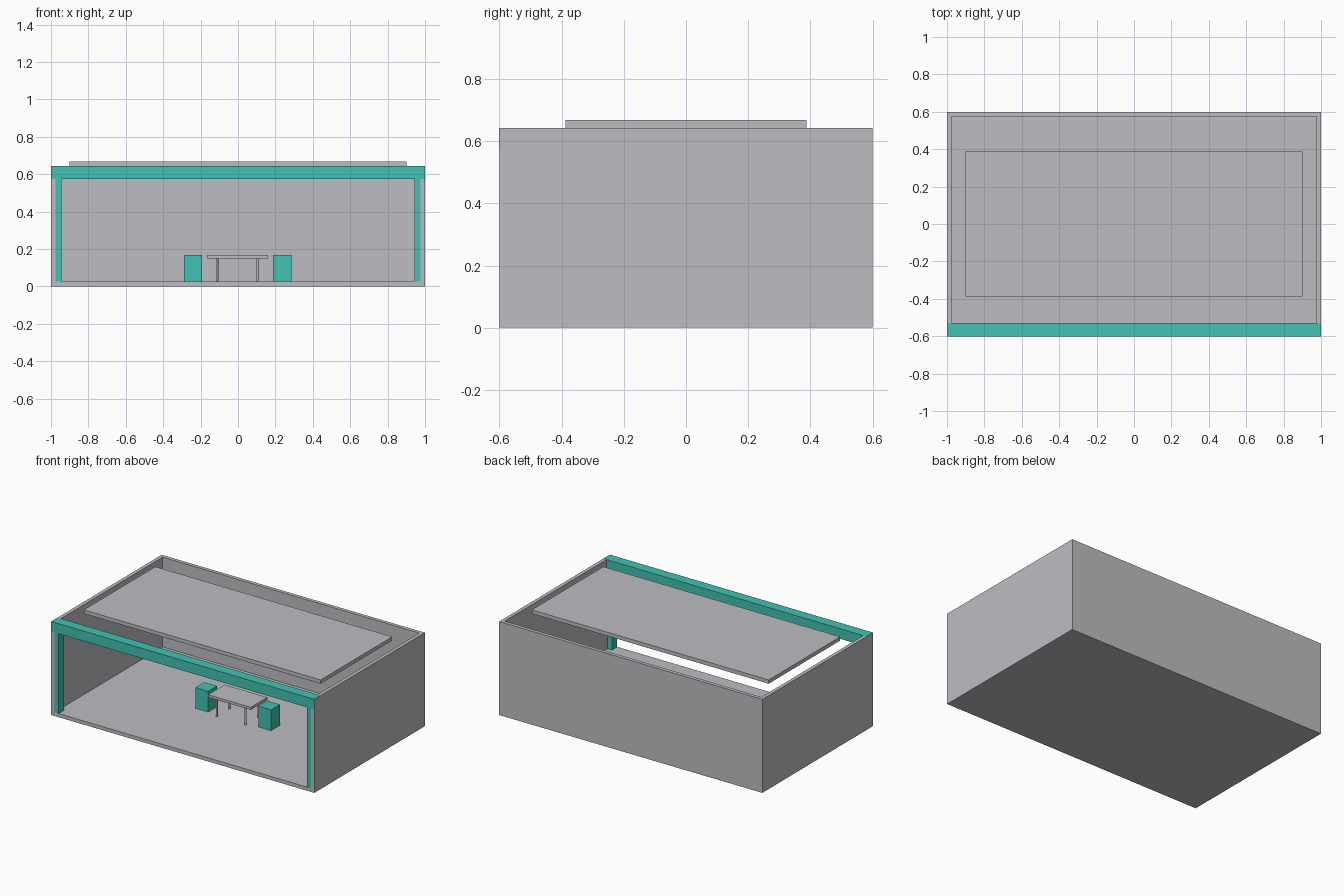
import bpy

if "Cube" in bpy.data.objects:
    bpy.data.objects.remove(bpy.data.objects["Cube"])

def material(name, rgb):
    m = bpy.data.materials.new(name)
    m.diffuse_color = (*rgb, 1)
    m.use_nodes = True
    m.node_tree.nodes["Principled BSDF"].inputs["Base Color"].default_value = m.diffuse_color
    return m

GREY = material("light_grey", (0.51, 0.515, 0.54))
TEAL = material("teal", (0.054, 0.546, 0.456))

def box(name, x, y, z, mat):
    """Box from (min, max) ranges on each axis."""
    bpy.ops.mesh.primitive_cube_add(size=1, location=[sum(r) / 2 for r in (x, y, z)])
    o = bpy.context.object
    o.scale = [r[1] - r[0] for r in (x, y, z)]
    bpy.ops.object.transform_apply(location=False, rotation=False, scale=True)
    o.name = name
    o.data.materials.append(mat)
    return o

T = 0.025      # wall and floor thickness
H = 0.642      # wall height
E = 0.0006     # small offset that keeps overlapping faces apart

# Open-fronted shell
box("floor", (-1, 1), (-0.6, 0.6), (0, T), GREY)
box("back_wall", (-1 + T, 1 - T), (0.6 - T, 0.6), (T, H), GREY)
for side, s in (("left", -1), ("right", 1)):
    box(side + "_wall", sorted((s, s * (1 - T))), (-0.6, 0.6), (T, H), GREY)
    # Front corner post, partly sunk into the wall
    box(side + "_post", sorted((s * (1 - E), s * 0.943)), (-0.6 + E, -0.543), (T, 0.573), TEAL)

# Front beam and floating roof panel
box("front_beam", (-1 + E, 1 - E), (-0.6 - E, -0.53), (0.573, H + E), TEAL)
box("roof_panel", (-0.9, 0.9), (-0.388, 0.388), (H, 0.668), GREY)

# Table
box("table_top", (-0.165, 0.16), (-0.09, 0.09), (0.15, 0.168), GREY)
for i, x in enumerate((-0.112, 0.106)):
    for j, y in enumerate((-0.07, 0.07)):
        bpy.ops.mesh.primitive_cylinder_add(vertices=16, radius=0.0065, depth=0.15 - T,
                                            location=(x, y, (0.15 + T) / 2))
        leg = bpy.context.object
        leg.name = f"table_leg_{i}{j}"
        leg.data.materials.append(GREY)
        bpy.ops.object.shade_smooth_by_angle()

# Block seats at each end of the table
box("left_seat", (-0.29, -0.193), (-0.048, 0.048), (T, 0.168), TEAL)
box("right_seat", (0.188, 0.285), (-0.048, 0.048), (T, 0.168), TEAL)
